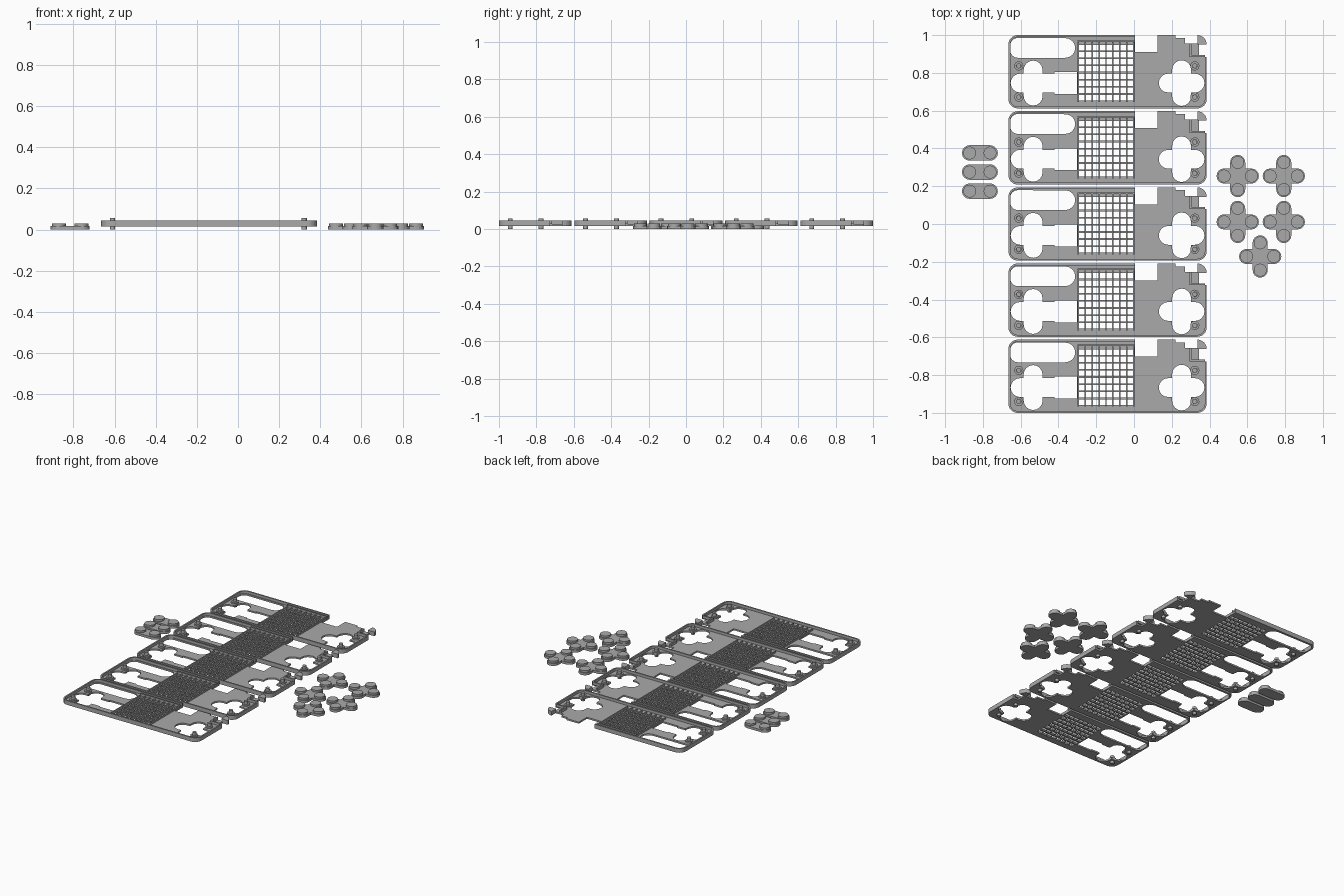
import bpy, bmesh, math

if "Cube" in bpy.data.objects:
    bpy.data.objects.remove(bpy.data.objects["Cube"])

GREY = bpy.data.materials.new("plain grey")
GREY.diffuse_color = (0.4, 0.4, 0.4, 1)
GREY.use_nodes = True
GREY.node_tree.nodes["Principled BSDF"].inputs["Base Color"].default_value = GREY.diffuse_color


def arc(cx, cy, r, a0, a1, n=8):
    return [(cx + r * math.cos(math.radians(a0 + (a1 - a0) * i / n)),
             cy + r * math.sin(math.radians(a0 + (a1 - a0) * i / n))) for i in range(n + 1)]


def rect(x0, y0, x1, y1):
    return [(x0, y0), (x1, y0), (x1, y1), (x0, y1)]


def circle(cx, cy, r, n=24):
    return arc(cx, cy, r, 0, 360, n)[:-1]


def cross(cx, cy, length, w, right_arm=None):
    """Plus shape with rounded arms; the right arm may be replaced by given points."""
    pts = []
    for k in range(4):
        a = k * math.pi / 2
        arm = right_arm if (k == 0 and right_arm) else arc(length - w, 0, w, -90, 90)
        for x, y in arm + [(w, w)]:
            pts.append((cx + x * math.cos(a) - y * math.sin(a),
                        cy + x * math.sin(a) + y * math.cos(a)))
    return pts


def slab_mesh(name, z0, z1, loops):
    """Flat slab from outline and hole loops, as a mesh."""
    cu = bpy.data.curves.new(name, 'CURVE')
    cu.dimensions, cu.fill_mode = '2D', 'BOTH'
    cu.extrude = (z1 - z0) / 2
    for loop in loops:
        sp = cu.splines.new('POLY')
        sp.points.add(len(loop) - 1)
        for p, (x, y) in zip(sp.points, loop):
            p.co = (x, y, 0, 1)
        sp.use_cyclic_u = True
    tmp = bpy.data.objects.new(name, cu)
    bpy.context.collection.objects.link(tmp)
    bpy.context.view_layer.update()
    dg = bpy.context.evaluated_depsgraph_get()
    me = bpy.data.meshes.new_from_object(tmp.evaluated_get(dg))
    bpy.data.objects.remove(tmp)
    bm = bmesh.new()
    bm.from_mesh(me)
    bmesh.ops.remove_doubles(bm, verts=bm.verts, dist=1e-5)
    bmesh.ops.translate(bm, verts=bm.verts, vec=(0, 0, (z0 + z1) / 2))
    bmesh.ops.recalc_face_normals(bm, faces=bm.faces)
    for f in bm.faces:
        f.smooth = False
    bm.to_mesh(me)
    bm.free()
    me.name = name
    me.materials.clear()
    me.materials.append(GREY)
    return me


def place(name, me, x=0, y=0):
    ob = bpy.data.objects.new(name, me)
    ob.location = (x, y, 0)
    bpy.context.collection.objects.link(ob)


# Panel coordinates: y = 0 is the top edge, y = -H the bottom edge
L, R, H, C = -0.665, 0.385, 0.388, 0.05
Z0, ZF, ZT = 0.016, 0.027, 0.045
PITCH = 0.403

outline = (arc(L + C, -H + C, C, 180, 270) + arc(R - C, -H + C, C, 270, 360)
           + [(R, -.115), (.345, -.115), (.345, -.05), (R, -.05)]
           + arc(.335, -.05, .05, 0, 90)
           + [(.335, -.045), (.295, -.045), (.27, -.045), (.27, -.015), (.22, -.015), (.22, 0),
              (.125, 0), (.125, -.09), (.005, -.09), (.005, 0)]
           + arc(L + C, -C, C, 90, 180))

# Openings: long slot, two cross-shaped holes and the vent grid
slot = (arc(-.615, -.08, .04, 180, 270) + arc(-.363, -.068, .052, -90, 90)
        + arc(-.615, -.055, .04, 90, 180))
left_hole = cross(-.534, -.254, .119, .05,
                  [(.05, -.05), (.114, -.05), (.114, -.058), (.232, -.058),
                   (.232, .058), (.114, .058), (.114, .05)])
right_hole = cross(.252, -.254, .121, .05)
GX, GY, PX, PY, CELL = -.291, -.345, .0366, .0378, .029
vents = [rect(GX + i * PX, GY + j * PY, GX + i * PX + CELL, GY + j * PY + CELL)
         for i in range(8) for j in range(8)]
floor = slab_mesh("panel_floor", Z0, ZF, [outline, slot, left_hole, right_hole] + vents)

# Raised border, open at the notched corner
W = 0.010


def border(d):
    return ([(.005, -d)] + arc(L + C, -C, C - d, 90, 180) + arc(L + C, -H + C, C - d, 180, 270)
            + arc(R - C, -H + C, C - d, 270, 360) + [(R - d, -.115)])


rim = slab_mesh("panel_rim", ZF, ZT, [border(0) + border(W)[::-1]])
corner = slab_mesh("corner_tab", ZF, ZT, [[(.335, -.05)] + arc(.335, -.05, .05, 0, 90)])
lip = slab_mesh("corner_lip", ZF, ZT, [
    [(.295, -.045), (.305, -.045), (.305, -.105), (.375, -.105), (.375, -.115), (.295, -.115)]])

# Vent ribs standing on the floor between the openings
GAP = PX - CELL
ribs = slab_mesh("vent_ribs", ZF, 0.038, [
    rect(GX + i * PX - GAP, -.355, GX + i * PX, -.036) for i in range(9)])
frame = slab_mesh("vent_top_bar", ZF, ZT, [rect(-.299, -.034, .005, -.026)])

# Pegs through the panel with collars
spots = [(x, y) for x in (-.61, .322) for y in (-.163, -.328)]
pegs = slab_mesh("pegs", 0.0, 0.056, [circle(x, y, .013) for x, y in spots])
collars = slab_mesh("peg_collars", ZF, 0.036,
                    [c for x, y in spots for c in (circle(x, y, .024), circle(x, y, .0135))])

for n in range(5):
    top = 1.0 - n * PITCH
    for me in (floor, rim, corner, lip, ribs, frame, pegs, collars):
        place(f"{me.name}_{n + 1}", me, 0, top)

# Four-way button pads
D = 0.072
four = [(D, 0), (0, D), (-D, 0), (0, -D)]
clover_base = slab_mesh("clover_base", 0, 0.017, [cross(0, 0, D + .04, .04)])
clover_caps = slab_mesh("clover_caps", 0.017, 0.03, [circle(x, y, .034) for x, y in four])
for n, (x, y) in enumerate([(.549, .254), (.793, .254), (.549, .011), (.793, .011), (.668, -.172)]):
    place(f"clover_base_{n + 1}", clover_base, x, y)
    place(f"clover_caps_{n + 1}", clover_caps, x, y)

# Two-button pads
pair_base = slab_mesh("pair_base", 0, 0.017, [
    arc(.054, 0, .041, -90, 90) + arc(-.054, 0, .041, 90, 270)])
pair_caps = slab_mesh("pair_caps", 0.017, 0.03, [circle(s * .054, 0, .034) for s in (-1, 1)])
for n, y in enumerate((.376, .275, .174)):
    place(f"pair_base_{n + 1}", pair_base, -.816, y)
    place(f"pair_caps_{n + 1}", pair_caps, -.816, y)
